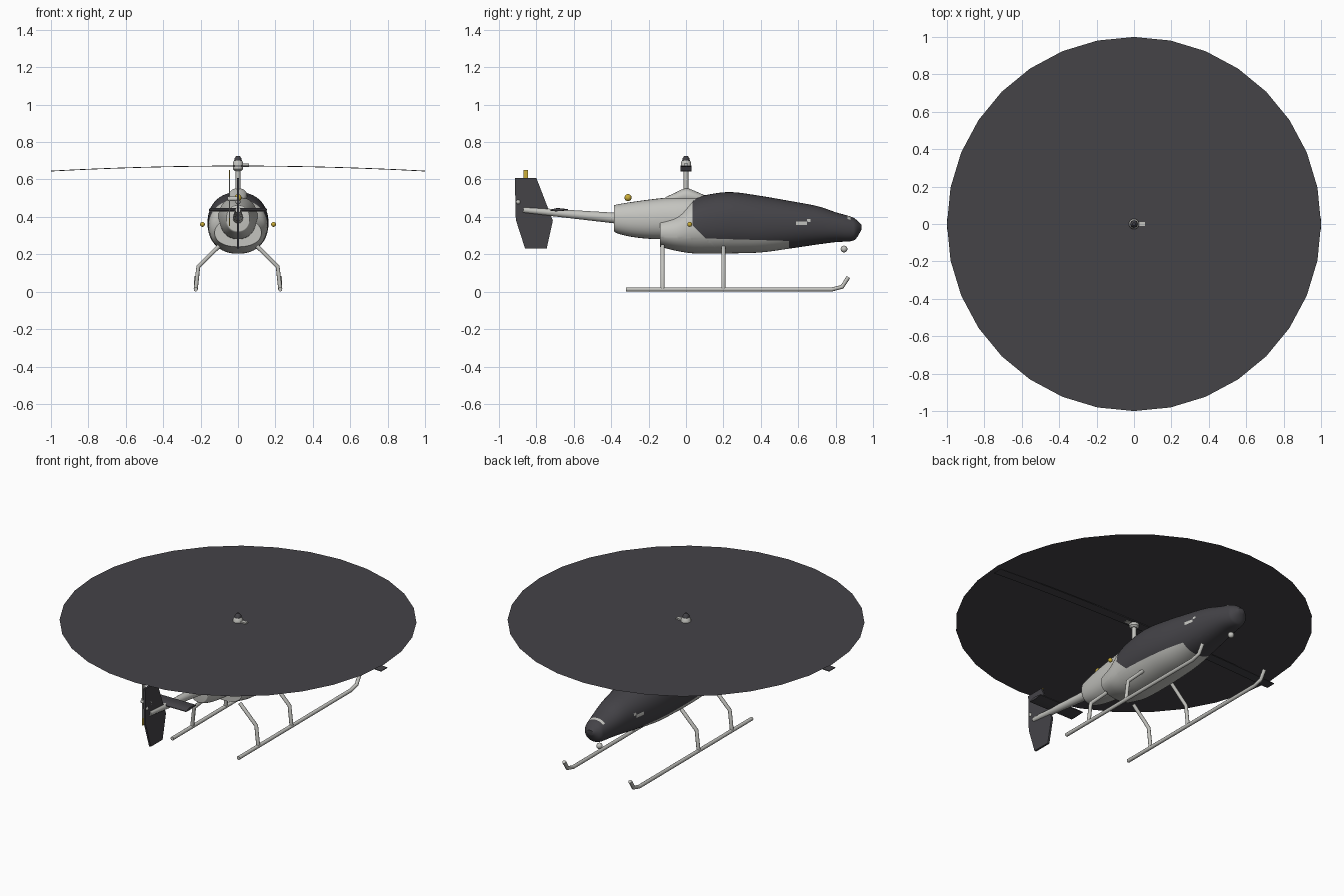
import bpy, bmesh, math
from mathutils import Vector

cube = bpy.data.objects.get("Cube")
if cube:
    bpy.data.objects.remove(cube, do_unlink=True)


def material(name, rgb):
    m = bpy.data.materials.new(name)
    m.use_nodes = True
    m.diffuse_color = (*rgb, 1)
    bsdf = next(n for n in m.node_tree.nodes if n.type == 'BSDF_PRINCIPLED')
    bsdf.inputs["Base Color"].default_value = (*rgb, 1)
    return m


PALE = material("pale grey", (0.55, 0.55, 0.52))
DARK = material("charcoal", (0.058, 0.056, 0.064))
YELLOW = material("warning yellow", (0.60, 0.42, 0.04))


def finish(name, bm, *mats, smooth=True):
    mesh = bpy.data.meshes.new(name)
    bm.to_mesh(mesh)
    bm.free()
    obj = bpy.data.objects.new(name, mesh)
    bpy.context.collection.objects.link(obj)
    for m in mats:
        mesh.materials.append(m)
    if smooth:
        bpy.ops.object.select_all(action='DESELECT')
        obj.select_set(True)
        bpy.context.view_layer.objects.active = obj
        bpy.ops.object.shade_smooth_by_angle(angle=math.radians(40))
    return obj


def skin(rings):
    """Join rings of points into a closed, capped surface."""
    bm = bmesh.new()
    loops = [[bm.verts.new(p) for p in ring] for ring in rings]
    n = len(loops[0])
    for a, b in zip(loops, loops[1:]):
        for i in range(n):
            j = (i + 1) % n
            bm.faces.new((a[i], a[j], b[j], b[i]))
    bm.faces.new(loops[0])
    bm.faces.new(loops[-1])
    bmesh.ops.recalc_face_normals(bm, faces=bm.faces)
    return bm


def loft(stations, steps, sides=48, power=2.2):
    """Stations are (y, bottom, top, half width), smoothly interpolated."""
    pts = [Vector(s) for s in stations]
    path = []
    for i in range(len(pts) - 1):
        p0, p1, p2, p3 = pts[max(i - 1, 0)], pts[i], pts[i + 1], pts[min(i + 2, len(pts) - 1)]
        for k in range(steps):
            t = k / steps
            path.append(0.5 * (2 * p1 + (p2 - p0) * t + (2 * p0 - 5 * p1 + 4 * p2 - p3) * t * t
                               + (3 * p1 - p0 - 3 * p2 + p3) * t ** 3))
    path.append(pts[-1])

    def bend(v):
        return math.copysign(abs(v) ** (2 / power), v)
    rings = []
    for y, lo, hi, w in path:
        angles = [math.tau * i / sides for i in range(sides)]
        rings.append([(w * bend(math.cos(a)), y, (lo + hi) / 2 + (hi - lo) / 2 * bend(math.sin(a)))
                      for a in angles])
    return skin(rings)


def tube(name, points, radii, mat, sides=10):
    """Round tube through points, mitred at the bends."""
    pts = [Vector(p) for p in points]
    rings = []
    for i, p in enumerate(pts):
        d = (pts[min(i + 1, len(pts) - 1)] - pts[max(i - 1, 0)]).normalized()
        u = d.orthogonal() if len(pts) == 2 else d.cross(Vector((1, 0, 0) if abs(d.x) < 0.1 else (0, 1, 0)))
        u.normalize()
        v = d.cross(u)
        r = radii[i] if isinstance(radii, (list, tuple)) else radii
        rings.append([p + r * (math.cos(math.tau * k / sides) * u + math.sin(math.tau * k / sides) * v)
                      for k in range(sides)])
    return finish(name, skin(rings), mat)


def box(name, centre, size, mat):
    bm = bmesh.new()
    bmesh.ops.create_cube(bm, size=1)
    for v in bm.verts:
        v.co = Vector(c + s * q for c, s, q in zip(centre, size, v.co))
    return finish(name, bm, mat, smooth=False)


def ball(name, centre, radius, mat):
    bm = bmesh.new()
    bmesh.ops.create_uvsphere(bm, u_segments=16, v_segments=10, radius=radius)
    bmesh.ops.translate(bm, verts=bm.verts, vec=centre)
    return finish(name, bm, mat)


# Cabin: pale belly and rear, dark canopy and nose
bm = loft([(-0.14, 0.24, 0.39, 0.125), (-0.05, 0.218, 0.42, 0.145), (0.04, 0.205, 0.495, 0.157),
           (0.14, 0.203, 0.523, 0.162), (0.25, 0.205, 0.532, 0.162), (0.40, 0.21, 0.512, 0.152),
           (0.55, 0.23, 0.486, 0.132), (0.70, 0.252, 0.458, 0.106), (0.80, 0.265, 0.425, 0.086),
           (0.88, 0.27, 0.402, 0.066), (0.91, 0.285, 0.385, 0.054), (0.937, 0.33, 0.36, 0.02)], 8)
cuts = [((0, 0.035, 0), (0, 1, 0)), ((0, 0.55, 0), (0, 1, 0)),
        ((0, 0.1, 0.285), (0, 0.03, 1)), ((0, 0.03, 0.36), (0, 1, 1))]
for co, no in cuts:
    bmesh.ops.bisect_plane(bm, geom=bm.verts[:] + bm.edges[:] + bm.faces[:], dist=1e-5,
                           plane_co=co, plane_no=no)
for f in bm.faces:
    x, y, z = f.calc_center_median()
    canopy = z > 0.285 - 0.03 * (y - 0.1) and z > 0.39 - y
    f.material_index = int(y > 0.035 and (y > 0.55 or canopy))
    side_mark = abs(y - 0.62) < 0.04 and abs(z - 0.362 - 0.6 * abs(y - 0.62)) < 0.009
    nose_mark = 0.868 < y < 0.88 and z > 0.385
    if side_mark or nose_mark:
        f.material_index = 0
finish("cabin", bm, PALE, DARK)

# Engine cowling and the fairing around the mast
finish("engine_cowling", loft([(-0.385, 0.33, 0.46, 0.058), (-0.375, 0.315, 0.465, 0.066),
                               (-0.30, 0.295, 0.478, 0.08), (-0.20, 0.283, 0.492, 0.092),
                               (-0.10, 0.28, 0.503, 0.10), (0.0, 0.28, 0.508, 0.105),
                               (0.10, 0.29, 0.505, 0.09)], 5, 32), PALE)
finish("mast_fairing", loft([(-0.11, 0.485, 0.505, 0.03), (-0.06, 0.475, 0.528, 0.045),
                             (0.0, 0.47, 0.553, 0.05), (0.06, 0.475, 0.533, 0.045),
                             (0.11, 0.485, 0.51, 0.03)], 4, 24), PALE)

# Mast and rotor head
tube("mast", [(0, 0, 0.52), (0, 0, 0.66)], 0.013, PALE, 12)
tube("rotor_hub", [(0, 0, 0.645), (0, 0, 0.655), (0, 0, 0.69), (0, 0, 0.702)],
     [0.018, 0.028, 0.028, 0.02], PALE, 12)
tube("hub_cap", [(0, 0, 0.70), (0, 0, 0.715), (0, 0, 0.726)], [0.021, 0.018, 0.008], DARK, 8)
box("blade_grip", (0.035, 0, 0.676), (0.05, 0.024, 0.018), PALE)

# Spinning rotor disc
bm = bmesh.new()
bmesh.ops.create_circle(bm, cap_ends=True, segments=32, radius=1)
bmesh.ops.translate(bm, verts=bm.verts, vec=(0, 0, 0.677))
finish("rotor_disc", bm, DARK, smooth=False)

# Drooping main blades, both sides in one strip
rings = []
for i in range(25):
    x = -1 + i / 12
    z = 0.672 - 0.027 * x * x
    rings.append([(x, -0.03, z - 0.002), (x, 0.03, z - 0.002), (x, 0.03, z + 0.002), (x, -0.03, z + 0.002)])
finish("main_blades", skin(rings), DARK, smooth=False)

# Tail boom, fin and stabiliser
tube("tail_boom", [(0, -0.36, 0.392), (0, -0.87, 0.437)], [0.029, 0.015], PALE, 16)
outline = [(-0.915, 0.608), (-0.80, 0.608), (-0.712, 0.38), (-0.745, 0.23), (-0.86, 0.23), (-0.91, 0.385)]
finish("tail_fin", skin([[(x, y, z) for y, z in outline] for x in (-0.006, 0.006)]), DARK, smooth=False)
finish("stabiliser", loft([(-0.725, 0.432, 0.436, 0.155), (-0.69, 0.43, 0.447, 0.155),
                           (-0.63, 0.435, 0.441, 0.155)], 3, 16, 12), DARK)

# Tail rotor on the -x side of the fin
tube("tail_rotor_shaft", [(-0.055, -0.86, 0.497), (0.006, -0.86, 0.497)], 0.013, PALE)
ball("fin_light", (0.0, -0.897, 0.48), 0.013, PALE)
box("tail_rotor_blades", (-0.045, -0.857, 0.5), (0.005, 0.024, 0.21), PALE)
for label, side in (("upper", 1), ("lower", -1)):
    box(label + "_tail_rotor_tip", (-0.045, -0.857, 0.5 + side * 0.127), (0.005, 0.024, 0.045), YELLOW)

# Lamps
ball("rear_beacon", (0.0, -0.31, 0.503), 0.019, YELLOW)
ball("landing_lamp", (0.0, 0.845, 0.228), 0.018, PALE)

# Skids, legs and side lamps
for label, s in (("left", 1), ("right", -1)):
    ball(label + "_side_lamp", (s * 0.19, 0.02, 0.36), 0.013, YELLOW)
    tube(label + "_skid", [(s * 0.226, -0.32, 0.012), (s * 0.226, 0.78, 0.012), (s * 0.226, 0.835, 0.026),
                           (s * 0.226, 0.868, 0.078)], 0.011, PALE)
    for place, y in (("rear", -0.125), ("forward", 0.2)):
        tube(f"{label}_{place}_leg", [(s * 0.10, y, 0.245), (s * 0.212, y, 0.135), (s * 0.226, y, 0.012)],
             0.011, PALE)
